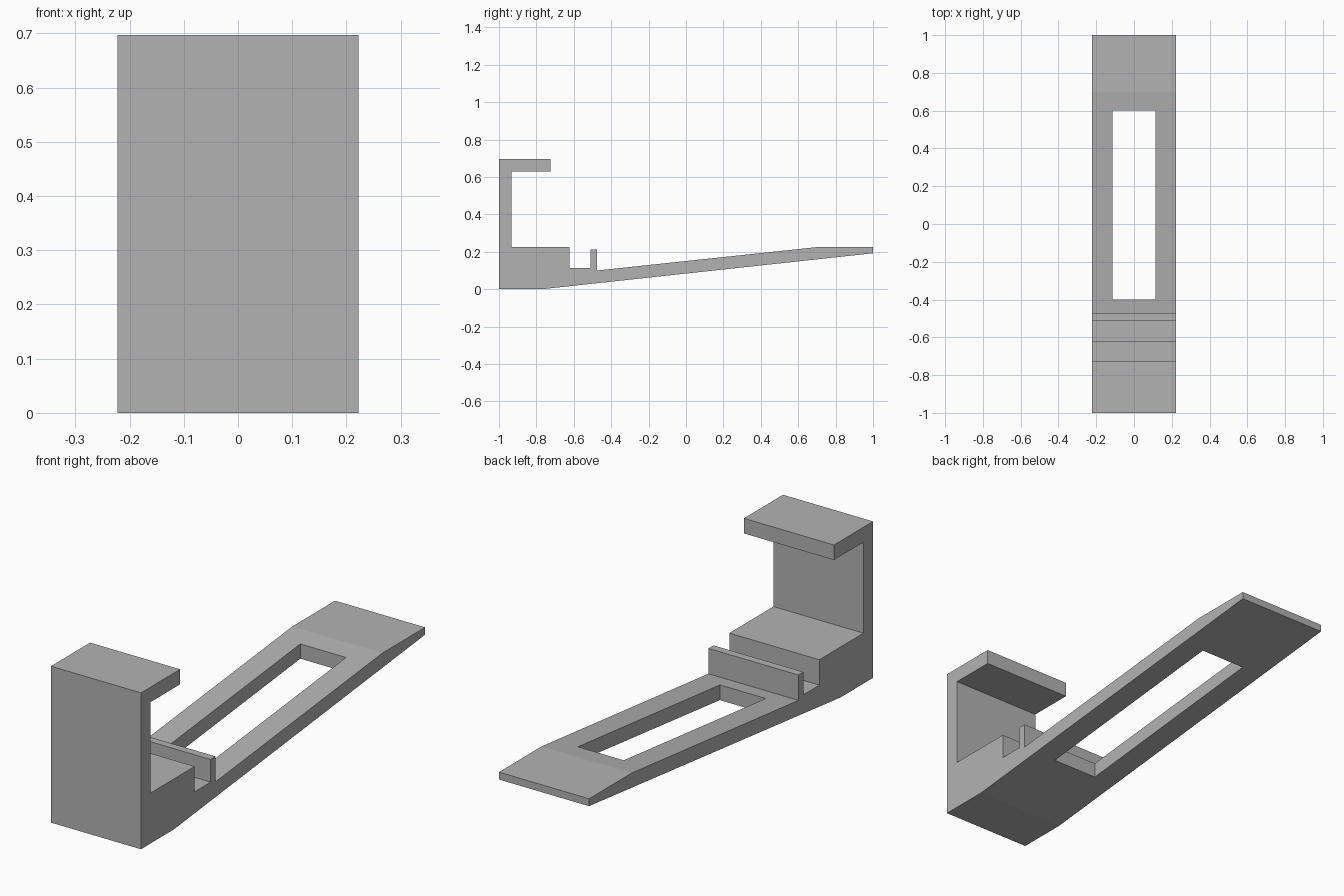
import bpy
import bmesh

cube = bpy.data.objects.get("Cube")
if cube:
    bpy.data.objects.remove(cube, do_unlink=True)

HALF_WIDTH = 0.222

grey = bpy.data.materials.new("plain grey")
grey.use_nodes = True
colour = (0.45, 0.45, 0.45, 1)
grey.diffuse_color = colour
grey.node_tree.nodes["Principled BSDF"].inputs["Base Color"].default_value = colour


def extrude_profile(name, profile, half_width):
    """Extrude a (y, z) outline across x, centred on x = 0."""
    bm = bmesh.new()
    face = bm.faces.new([bm.verts.new((-half_width, y, z)) for y, z in profile])
    new = bmesh.ops.extrude_face_region(bm, geom=[face])["geom"]
    verts = [g for g in new if isinstance(g, bmesh.types.BMVert)]
    bmesh.ops.translate(bm, verts=verts, vec=(2 * half_width, 0, 0))
    bmesh.ops.recalc_face_normals(bm, faces=bm.faces)
    mesh = bpy.data.meshes.new(name)
    bm.to_mesh(mesh)
    bm.free()
    mesh.materials.append(grey)
    obj = bpy.data.objects.new(name, mesh)
    bpy.context.collection.objects.link(obj)
    return obj


# Side outline: foot, sloping arm, upright lip, channel, step and hook
outline = [
    (-1, 0), (-0.77, 0), (1, 0.192), (1, 0.225), (0.7, 0.225),
    (-0.475, 0.1), (-0.475, 0.213), (-0.51, 0.213), (-0.51, 0.112),
    (-0.622, 0.112), (-0.622, 0.225), (-0.932, 0.225), (-0.932, 0.63),
    (-0.725, 0.63), (-0.725, 0.697), (-1, 0.697),
]
bracket = extrude_profile("clamp_bracket", outline, HALF_WIDTH)

# Long rectangular slot through the sloping arm
slot = extrude_profile("slot_cutter", [(-0.4, -0.1), (0.6, -0.1), (0.6, 0.4), (-0.4, 0.4)], 0.113)
slot.hide_render = True
cut = bracket.modifiers.new("slot", "BOOLEAN")
cut.operation = "DIFFERENCE"
cut.solver = "EXACT"
cut.object = slot

# Bake the cut and drop the cutter
bpy.context.view_layer.update()
evaluated = bracket.evaluated_get(bpy.context.evaluated_depsgraph_get())
baked = bpy.data.meshes.new_from_object(evaluated)
bracket.modifiers.clear()
bracket.data = baked
bpy.data.objects.remove(slot, do_unlink=True)
